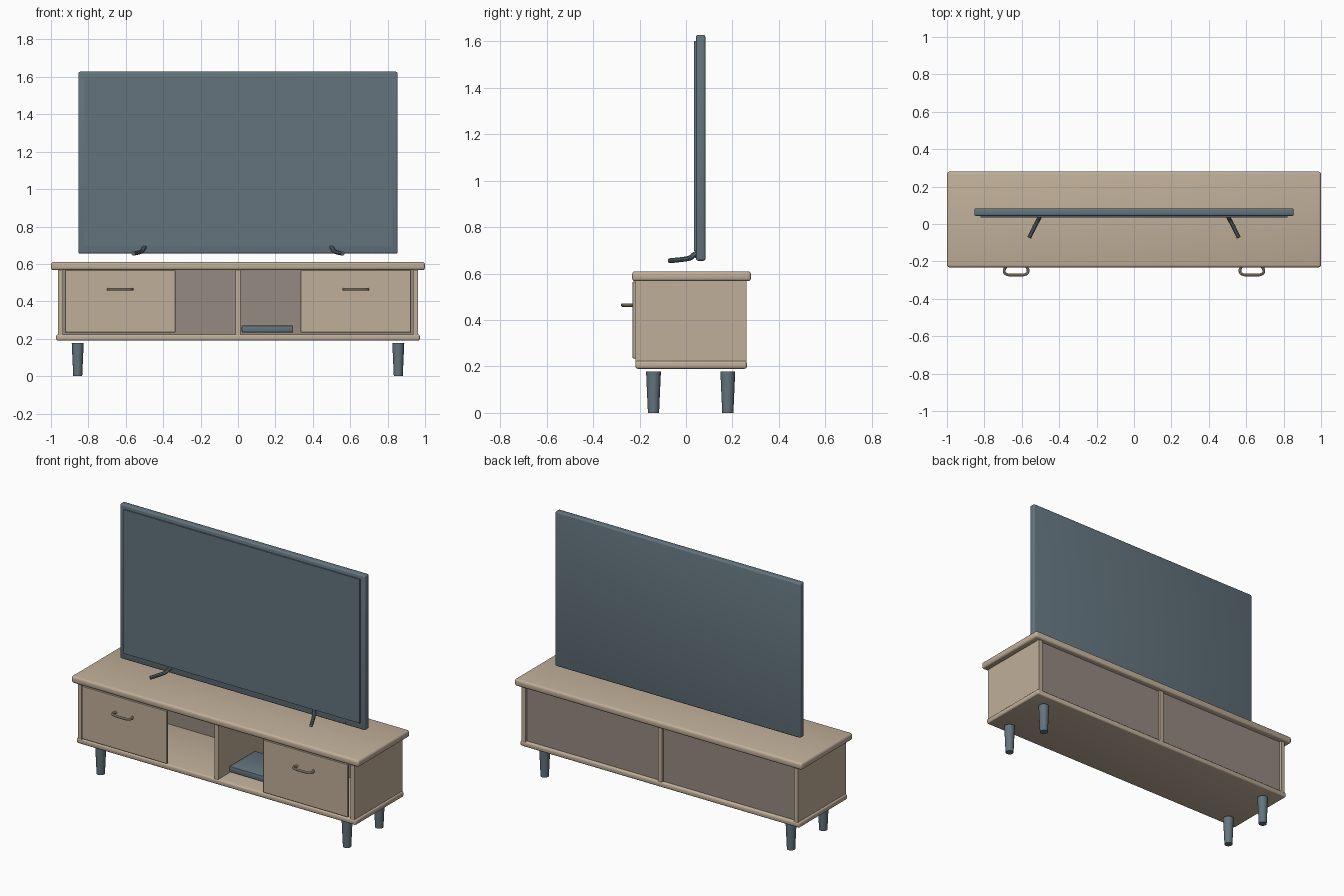
import bpy, bmesh, math

if "Cube" in bpy.data.objects:
    bpy.data.objects.remove(bpy.data.objects["Cube"])

def material(name, rgb):
    m = bpy.data.materials.new(name)
    m.diffuse_color = (*rgb, 1)
    m.use_nodes = True
    m.node_tree.nodes["Principled BSDF"].inputs["Base Color"].default_value = m.diffuse_color
    return m

WOOD = material("tan wood", (0.53, 0.43, 0.32))
SLATE = material("slate", (0.125, 0.175, 0.207))
BACK = material("brown grey", (0.30, 0.255, 0.22))

def finish(obj, mat):
    obj.data.materials.append(mat)
    bpy.ops.object.select_all(action='DESELECT')
    obj.select_set(True)
    bpy.context.view_layer.objects.active = obj
    bpy.ops.object.shade_smooth_by_angle(angle=math.radians(35))
    return obj

def box(name, x, y, z, mat, bevel=0.0, segments=3):
    """Box from (min, max) ranges, with optional rounded edges."""
    bm = bmesh.new()
    bmesh.ops.create_cube(bm, size=1)
    for v in bm.verts:
        v.co = [(r[0] + r[1]) / 2 + c * (r[1] - r[0]) for c, r in zip(v.co, (x, y, z))]
    if bevel:
        bmesh.ops.bevel(bm, geom=bm.edges[:], offset=bevel, segments=segments,
                        profile=0.5, affect='EDGES')
    mesh = bpy.data.meshes.new(name)
    bm.to_mesh(mesh)
    bm.free()
    obj = bpy.data.objects.new(name, mesh)
    bpy.context.collection.objects.link(obj)
    return finish(obj, mat)

def tube(name, points, radius, mat):
    """Smooth round bar through the points."""
    curve = bpy.data.curves.new(name, 'CURVE')
    curve.dimensions = '3D'
    curve.bevel_depth = radius
    curve.bevel_resolution = 3
    curve.use_fill_caps = True
    curve.resolution_u = 5
    s = curve.splines.new('NURBS')
    s.points.add(len(points) - 1)
    for p, co in zip(s.points, points):
        p.co = (*co, 1)
    s.order_u = 3
    s.use_endpoint_u = True
    obj = bpy.data.objects.new(name, curve)
    bpy.context.collection.objects.link(obj)
    bpy.ops.object.select_all(action='DESELECT')
    obj.select_set(True)
    bpy.context.view_layer.objects.active = obj
    bpy.ops.object.convert(target='MESH')
    return finish(bpy.context.view_layer.objects.active, mat)

# Cabinet carcass
box("cabinet_top", (-1, 1), (-0.232, 0.28), (0.567, 0.61), WOOD, 0.013)
box("cabinet_floor", (-0.972, 0.972), (-0.218, 0.262), (0.19, 0.224), WOOD, 0.01)
box("centre_divider", (-0.014, 0.014), (-0.215, 0.258), (0.22, 0.57), WOOD)

for s, side in ((-1, "left"), (1, "right")):
    def span(a, b):
        return tuple(sorted((s * a, s * b)))
    box(side + "_side_panel", span(0.935, 0.962), (-0.218, 0.26), (0.22, 0.57), WOOD)
    box(side + "_back_panel", span(0.012, 0.937), (0.235, 0.245), (0.22, 0.57), BACK)
    # Sliding doors and their handles
    box(side + "_door", span(0.335, 0.925), (-0.23, -0.214), (0.234, 0.566), WOOD, 0.002, 1)
    tube(side + "_handle",
         [(s * 0.63 + dx, y, 0.464) for dx, y in
          ((-0.055, -0.229), (-0.064, -0.24), (-0.064, -0.262), (-0.045, -0.272), (-0.02, -0.273),
           (0.02, -0.273), (0.045, -0.272), (0.064, -0.262), (0.064, -0.24), (0.055, -0.229))],
         0.0075, WOOD)
    # Tapered legs
    for y, end in ((-0.14, "front"), (0.18, "rear")):
        bpy.ops.mesh.primitive_cone_add(vertices=24, radius1=0.024, radius2=0.032, depth=0.178,
                                        location=(s * 0.857, y, 0.089))
        leg = bpy.context.object
        leg.name = end + "_" + side + "_leg"
        finish(leg, SLATE)
    # Television feet
    tube(side + "_screen_foot",
         [(s * 0.495, 0.055, 0.69), (s * 0.505, 0.035, 0.685), (s * 0.512, 0.022, 0.667),
          (s * 0.53, -0.01, 0.661), (s * 0.56, -0.073, 0.655)], 0.011, SLATE)

# Television
box("screen_body", (-0.854, 0.854), (0.043, 0.084), (0.655, 1.628), SLATE, 0.01)
box("screen_glass", (-0.822, 0.822), (0.035, 0.05), (0.697, 1.602), SLATE)
box("screen_sensor", (0.715, 0.722), (0.039, 0.045), (0.667, 0.674), SLATE)

# Media box on the shelf
box("media_box", (0.02, 0.295), (-0.115, 0.14), (0.234, 0.27), SLATE, 0.004, 2)
